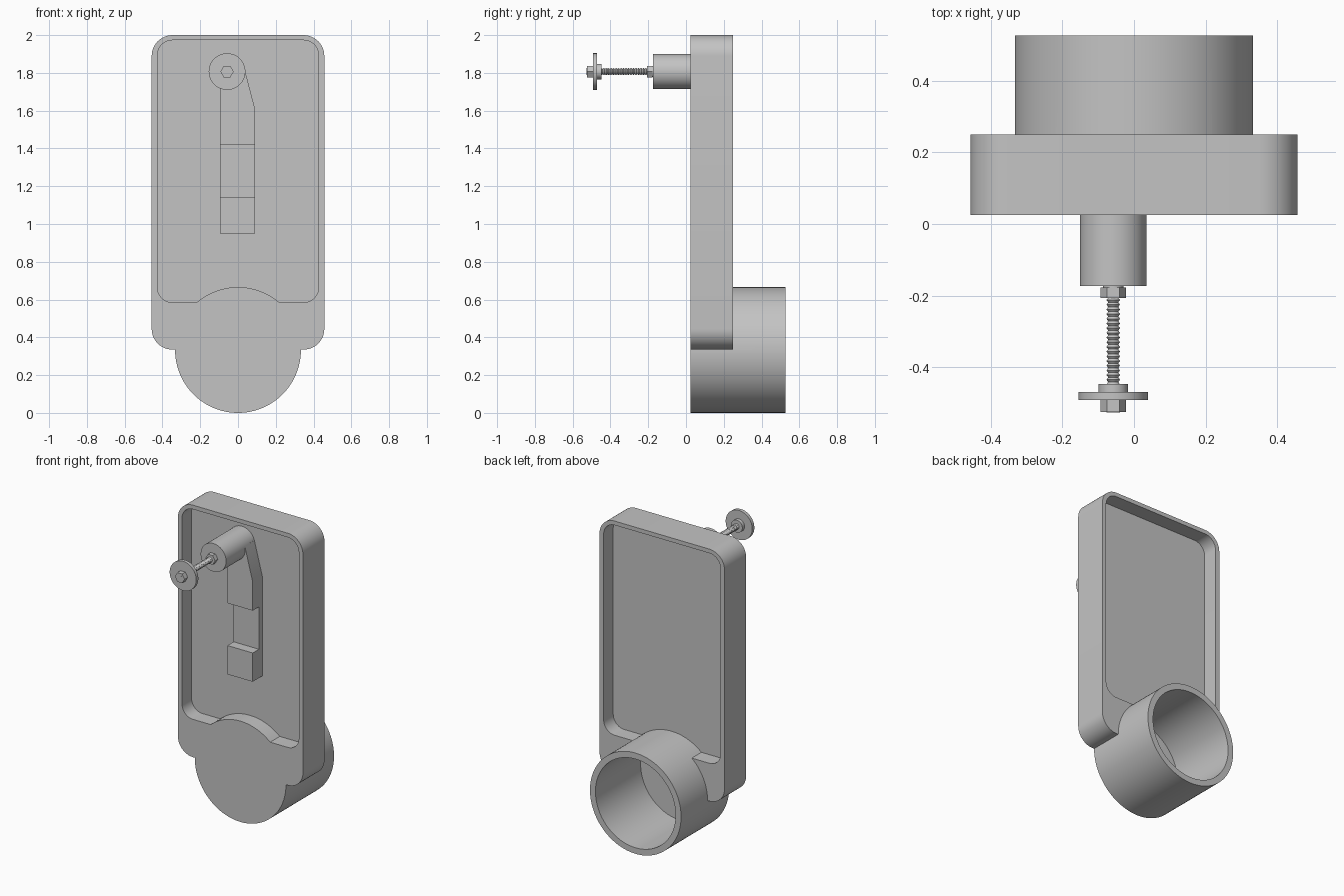
import bpy, bmesh, math
from math import sin, cos, pi

if "Cube" in bpy.data.objects:
    bpy.data.objects.remove(bpy.data.objects["Cube"], do_unlink=True)

grey = bpy.data.materials.new("plain grey")
grey.use_nodes = True
COLOUR = (0.55, 0.55, 0.55, 1)
grey.diffuse_color = COLOUR
grey.node_tree.nodes["Principled BSDF"].inputs["Base Color"].default_value = COLOUR


def loft(name, rings):
    """Closed solid through rings of (x, y, z) points."""
    bm = bmesh.new()
    loops = [[bm.verts.new(p) for p in ring] for ring in rings]
    for a, b in zip(loops, loops[1:]):
        for i in range(len(a)):
            j = (i + 1) % len(a)
            bm.faces.new((a[i], a[j], b[j], b[i]))
    bm.faces.new(loops[0])
    bm.faces.new(loops[-1])
    bmesh.ops.recalc_face_normals(bm, faces=bm.faces)
    mesh = bpy.data.meshes.new(name)
    bm.to_mesh(mesh)
    bm.free()
    mesh.materials.append(grey)
    ob = bpy.data.objects.new(name, mesh)
    bpy.context.collection.objects.link(ob)
    return ob


def prism(name, outline, y0, y1):
    return loft(name, [[(x, y, z) for x, z in outline] for y in (y0, y1)])


def turned(name, centre, profile, sides):
    """Solid of revolution about a y axis through centre, from (y, radius) pairs."""
    turns = [2 * pi * i / sides for i in range(sides)]
    return loft(name, [[(centre[0] + r * cos(t), y, centre[1] + r * sin(t)) for t in turns]
                       for y, r in profile])


def rounded(half, z0, z1, r, steps=12):
    points = []
    corners = ((half - r, z1 - r), (r - half, z1 - r), (r - half, z0 + r), (half - r, z0 + r))
    for k, (cx, cz) in enumerate(corners):
        for i in range(steps + 1):
            t = pi / 2 * (k + i / steps)
            points.append((cx + r * cos(t), cz + r * sin(t)))
    return points


def combine(target, tool, operation):
    mod = target.modifiers.new("combine", "BOOLEAN")
    mod.object, mod.operation, mod.solver = tool, operation, "EXACT"
    bpy.context.view_layer.objects.active = target
    bpy.ops.object.modifier_apply(modifier=mod.name)
    bpy.data.objects.remove(tool, do_unlink=True)


FRONT, BACK = 0.025, 0.25
WEB_FRONT, WEB_BACK = 0.125, 0.15

# Tray: rounded slab with a pocket on each side of a thin web
housing = prism("housing", rounded(0.457, 0.335, 2.0, 0.11), FRONT, BACK)
pocket = rounded(0.427, 0.585, 1.973, 0.08)
combine(housing, prism("front_pocket", pocket, -0.1, WEB_FRONT), "DIFFERENCE")
combine(housing, prism("back_pocket", pocket, WEB_BACK, 0.4), "DIFFERENCE")

# Round socket at the foot, open at the back
SOCKET = (0, 0.333)
combine(housing, turned("socket", SOCKET, [(FRONT, 0.333), (0.527, 0.333)], 96), "UNION")
combine(housing, turned("bore", SOCKET, [(0.055, 0.293), (0.7, 0.293)], 96), "DIFFERENCE")

# Arm on the web: thick upper part, thin strip, thick lower block
AXIS = (-0.058, 1.807)
LEFT, RIGHT = -0.095, 0.09
ROOT = WEB_FRONT + 0.01
upper = [(LEFT, 1.42), (RIGHT, 1.42), (RIGHT, 1.61), (0.032, 1.831), AXIS, (LEFT, 1.722)]
parts = [housing, prism("upper_arm", upper, FRONT, ROOT)]
for name, z0, z1, y in (("arm_strip", 1.14, 1.42, 0.09), ("lower_arm_block", 0.95, 1.14, FRONT)):
    parts.append(prism(name, [(LEFT, z0), (RIGHT, z0), (RIGHT, z1), (LEFT, z1)], y, ROOT))

# Boss and the hardware along its axis
hardware = (
    ("boss", -0.174, ROOT, 0.093, 64),
    ("rear_nut", -0.207, -0.178, 0.035, 6),
    ("rear_nut_seat", -0.18, -0.172, 0.028, 32),
    ("collar", -0.47, -0.447, 0.041, 48),
    ("disc", -0.492, -0.47, 0.097, 64),
    ("front_nut", -0.525, -0.492, 0.035, 6),
)
for name, y0, y1, r, sides in hardware:
    parts.append(turned(name, AXIS, [(y0, r), (y1, r)], sides))

# Threaded rod with alternating crests and roots
count, start, end = 56, -0.527, -0.16
thread = [(start + (end - start) * i / count, 0.019 if i % 2 == 0 else 0.014)
          for i in range(count + 1)]
parts.append(turned("threaded_rod", AXIS, thread, 24))

# Smooth round walls, keep hard edges
bpy.ops.object.select_all(action="DESELECT")
for ob in parts:
    ob.select_set(True)
bpy.context.view_layer.objects.active = housing
bpy.ops.object.shade_smooth_by_angle(angle=math.radians(30))
